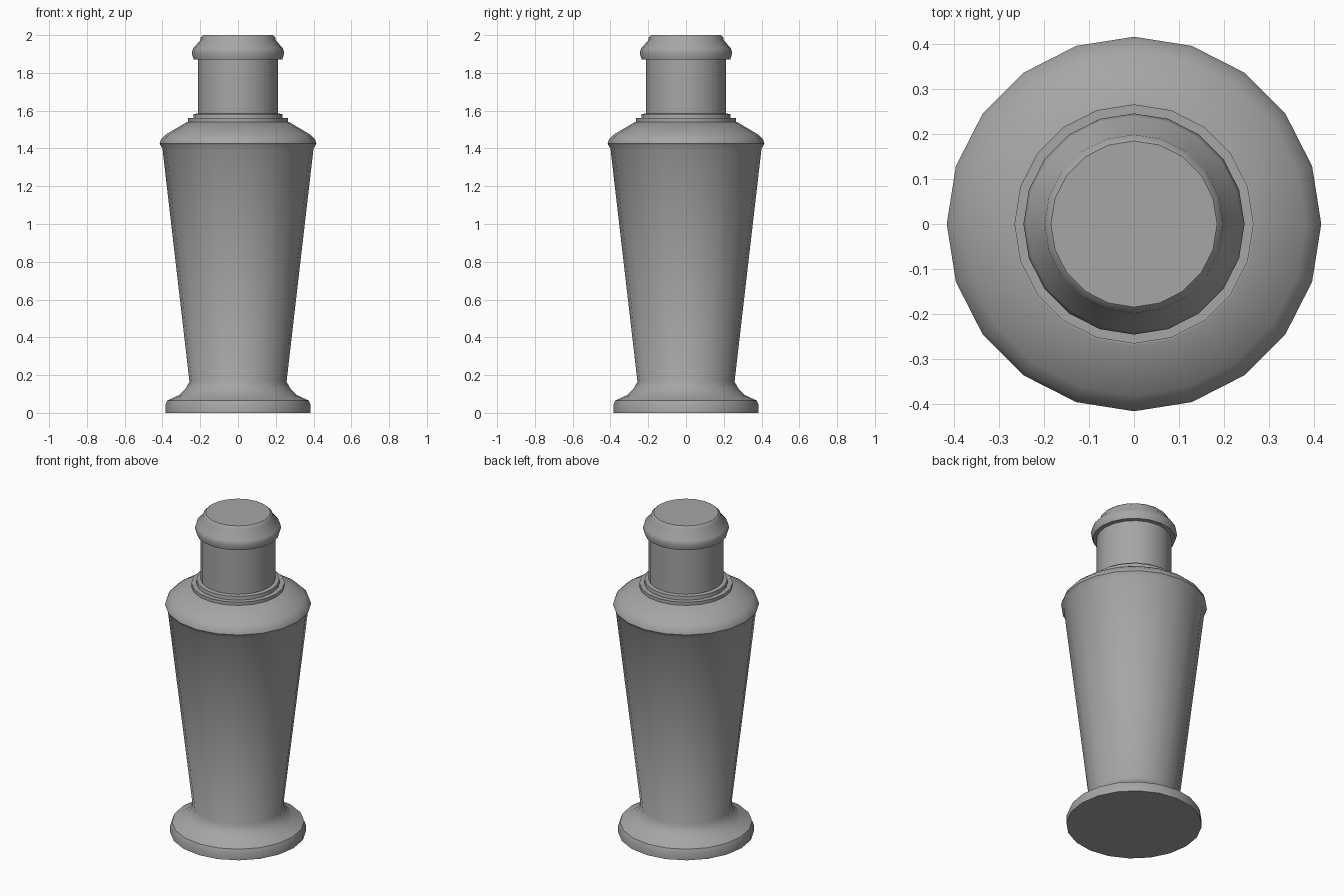
import bpy
import bmesh
import math
from mathutils import Matrix

cube = bpy.data.objects.get("Cube")
if cube:
    bpy.data.objects.remove(cube, do_unlink=True)

SIDES = 20

grey = bpy.data.materials.new("plain grey")
grey.use_nodes = True
grey.diffuse_color = (0.38, 0.38, 0.38, 1)
grey.node_tree.nodes["Principled BSDF"].inputs["Base Color"].default_value = (0.38, 0.38, 0.38, 1)


def turned(name, profile):
    """Spin a (radius, height) profile around z and cap both ends."""
    bm = bmesh.new()
    rings = []
    for r, z in profile:
        ring = bmesh.ops.create_circle(bm, segments=SIDES, radius=r,
                                       matrix=Matrix.Translation((0, 0, z)))
        rings.append(ring["verts"])
    for low, high in zip(rings, rings[1:]):
        for i in range(SIDES):
            j = (i + 1) % SIDES
            bm.faces.new((low[i], low[j], high[j], high[i]))
    bm.faces.new(rings[0])
    bm.faces.new(rings[-1])
    bmesh.ops.recalc_face_normals(bm, faces=bm.faces)
    mesh = bpy.data.meshes.new(name)
    bm.to_mesh(mesh)
    bm.free()
    mesh.materials.append(grey)
    obj = bpy.data.objects.new(name, mesh)
    bpy.context.collection.objects.link(obj)
    bpy.ops.object.select_all(action="DESELECT")
    obj.select_set(True)
    bpy.context.view_layer.objects.active = obj
    bpy.ops.object.shade_smooth_by_angle(angle=math.radians(40))
    return obj


# Flared foot, tapering body, rounded shoulder, stepped collar, neck and lip
turned("bottle", [
    (0.385, 0), (0.385, 0.04), (0.375, 0.065), (0.31, 0.095), (0.28, 0.125),
    (0.257, 0.165),
    (0.40, 1.40), (0.415, 1.425), (0.407, 1.45), (0.38, 1.475), (0.27, 1.54),
    (0.265, 1.54), (0.265, 1.56), (0.237, 1.56), (0.235, 1.582), (0.212, 1.585),
    (0.212, 1.87),
    (0.235, 1.872), (0.245, 1.905), (0.238, 1.93), (0.2, 1.972),
    (0.198, 1.987), (0.184, 2.0),
])
